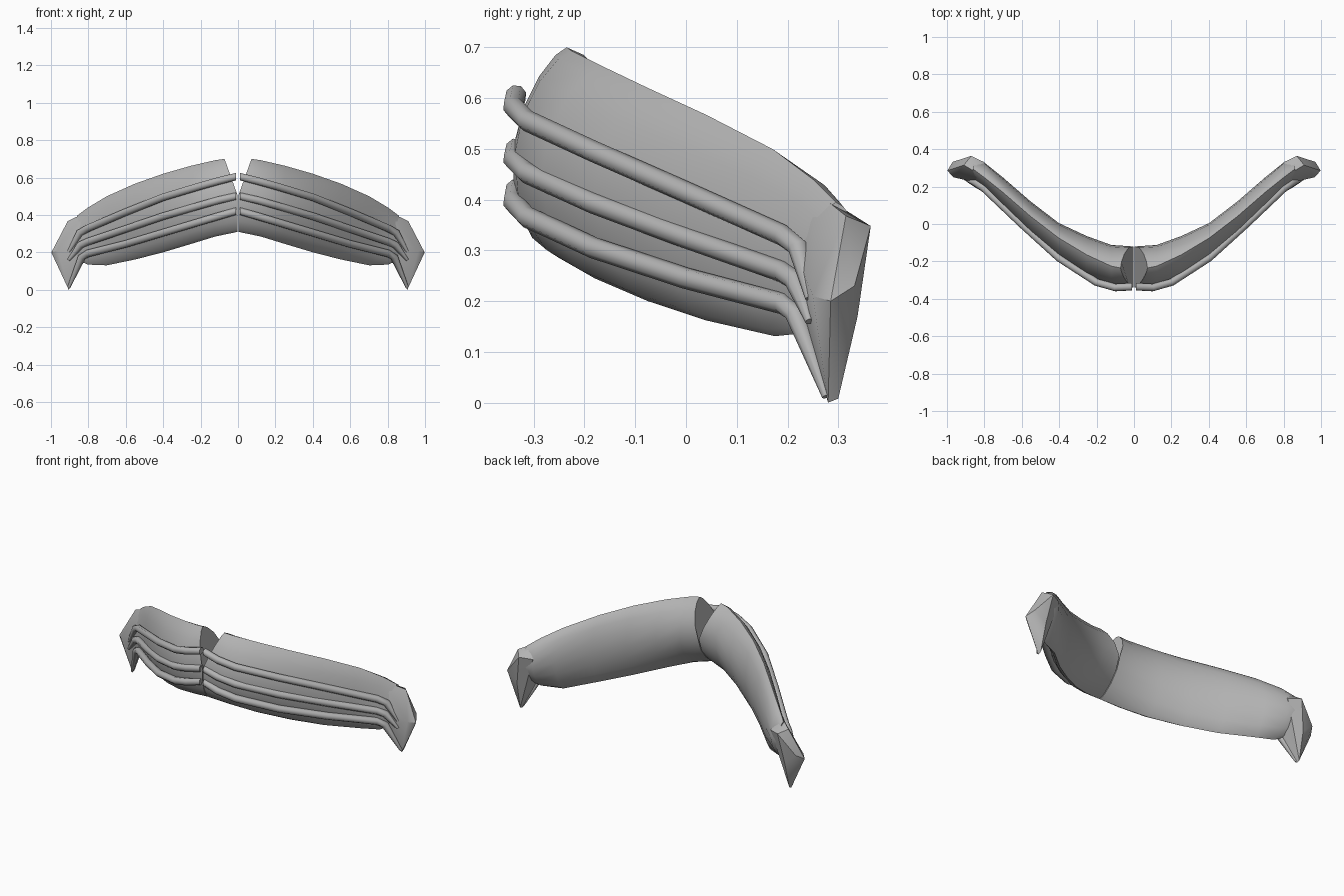
import bpy, bmesh, math
from mathutils import Vector

if "Cube" in bpy.data.objects:
    bpy.data.objects.remove(bpy.data.objects["Cube"])

grey = bpy.data.materials.new("grey")
grey.diffuse_color = (0.45, 0.45, 0.45, 1)
grey.use_nodes = True
grey.node_tree.nodes["Principled BSDF"].inputs["Base Color"].default_value = grey.diffuse_color


def finish(name, bm, angle):
    bmesh.ops.recalc_face_normals(bm, faces=bm.faces)
    me = bpy.data.meshes.new(name)
    bm.to_mesh(me)
    bm.free()
    ob = bpy.data.objects.new(name, me)
    bpy.context.collection.objects.link(ob)
    me.materials.append(grey)
    bpy.ops.object.select_all(action='DESELECT')
    ob.select_set(True)
    bpy.context.view_layer.objects.active = ob
    bpy.ops.object.shade_smooth_by_angle(angle=math.radians(angle))


def loft(bm, rings):
    """Skin closed rings of points and cap both ends."""
    vs = [[bm.verts.new(p) for p in r] for r in rings]
    n = len(vs[0])
    for a, b in zip(vs, vs[1:]):
        for i in range(n):
            j = (i + 1) % n
            bm.faces.new((a[i], a[j], b[j], b[i]))
    bm.faces.new(vs[0])
    bm.faces.new(vs[-1])


# x, front y, back y, bottom (y, z), top (y, z)
STATIONS = [
    (0.00, -0.340, -0.120, -0.285, 0.310, -0.235, 0.700),
    (0.12, -0.338, -0.112, -0.250, 0.285, -0.225, 0.693),
    (0.25, -0.285, -0.065, -0.180, 0.245, -0.165, 0.663),
    (0.40, -0.180, 0.005, -0.075, 0.200, -0.075, 0.620),
    (0.55, -0.050, 0.120, 0.040, 0.162, 0.040, 0.567),
    (0.70, 0.100, 0.250, 0.175, 0.131, 0.170, 0.500),
    (0.80, 0.195, 0.330, 0.215, 0.135, 0.250, 0.440),
    (0.86, 0.235, 0.340, 0.250, 0.160, 0.295, 0.395),
]
N = 8


def section(st, side, first):
    """Lens-shaped slice: bulging front and back between bottom and top."""
    x, f, b, by, bz, ty, tz = st
    pts = []

    def point(t, edge):
        k = math.sin(math.pi * t) ** 0.65 if 0 < t < 1 else 0
        base = by + (ty - by) * t
        mid = (by + ty) / 2
        gap = 0.07 * max(0, t - 0.5) * 2 if first else 0
        return Vector((side * (x + gap + 0.002), base + (edge - mid) * k,
                       bz + (tz - bz) * t))
    for i in range(N + 1):
        pts.append(point((1 - math.cos(math.pi * i / N)) / 2, f))
    for i in range(N - 1, 0, -1):
        pts.append(point((1 - math.cos(math.pi * i / N)) / 2, b))
    return pts


# Ridges: (x, y, z) centre lines, last two points bend down to the tip
X = (0.012, 0.10, 0.20, 0.40, 0.60, 0.80)
Y = (-0.335, -0.340, -0.312, -0.182, 0.000, 0.190)
RIDGES = {
    "upper_ridge": ((0.605, 0.583, 0.555, 0.495, 0.415, 0.330),
                    ((0.845, 0.222, 0.305), (0.905, 0.243, 0.205))),
    "middle_ridge": ((0.500, 0.480, 0.452, 0.393, 0.325, 0.258),
                     ((0.842, 0.215, 0.240), (0.905, 0.243, 0.160))),
    "lower_ridge": ((0.420, 0.395, 0.365, 0.305, 0.245, 0.195),
                    ((0.835, 0.216, 0.175), (0.905, 0.276, 0.012))),
}


def tube(bm, pts, side):
    pts = [Vector((side * p[0], p[1], p[2])) for p in pts]
    rings = []
    for i, p in enumerate(pts):
        d = (pts[min(i + 1, len(pts) - 1)] - pts[max(i - 1, 0)]).normalized()
        if i == 0:
            d = Vector((side, 0, 0))
        u = d.cross(Vector((0, 1, 0.3))).normalized()
        v = d.cross(u)
        r = 0.008 if i == len(pts) - 1 else 0.021
        rings.append([p + r * (math.cos(a) * u + math.sin(a) * v)
                      for a in (math.tau * k / 8 for k in range(8))])
    loft(bm, rings)


# Pointed outer end
TIP = [(0.91, 0.315, 0.368), (0.87, 0.364, 0.348), (0.998, 0.285, 0.20),
       (0.97, 0.332, 0.23), (0.905, 0.280, 0.0), (0.905, 0.300, 0.008),
       (0.965, 0.250, 0.21), (0.90, 0.338, 0.17), (0.84, 0.235, 0.15),
       (0.84, 0.265, 0.15), (0.80, 0.250, 0.42), (0.80, 0.330, 0.34),
       (0.82, 0.215, 0.30), (0.89, 0.245, 0.25)]

for side, label in ((1, "right"), (-1, "left")):
    bm = bmesh.new()
    loft(bm, [section(s, side, i == 0) for i, s in enumerate(STATIONS)])
    finish(label + "_body", bm, 40)

    bm = bmesh.new()
    for p in TIP:
        bm.verts.new((side * p[0], p[1], p[2]))
    res = bmesh.ops.convex_hull(bm, input=bm.verts)
    loose = [v for v in bm.verts if not v.link_faces]
    bmesh.ops.delete(bm, geom=loose, context='VERTS')
    finish(label + "_tip", bm, 35)

    for name, (zs, end) in RIDGES.items():
        bm = bmesh.new()
        tube(bm, list(zip(X, Y, zs)) + list(end), side)
        finish(label + "_" + name, bm, 50)
